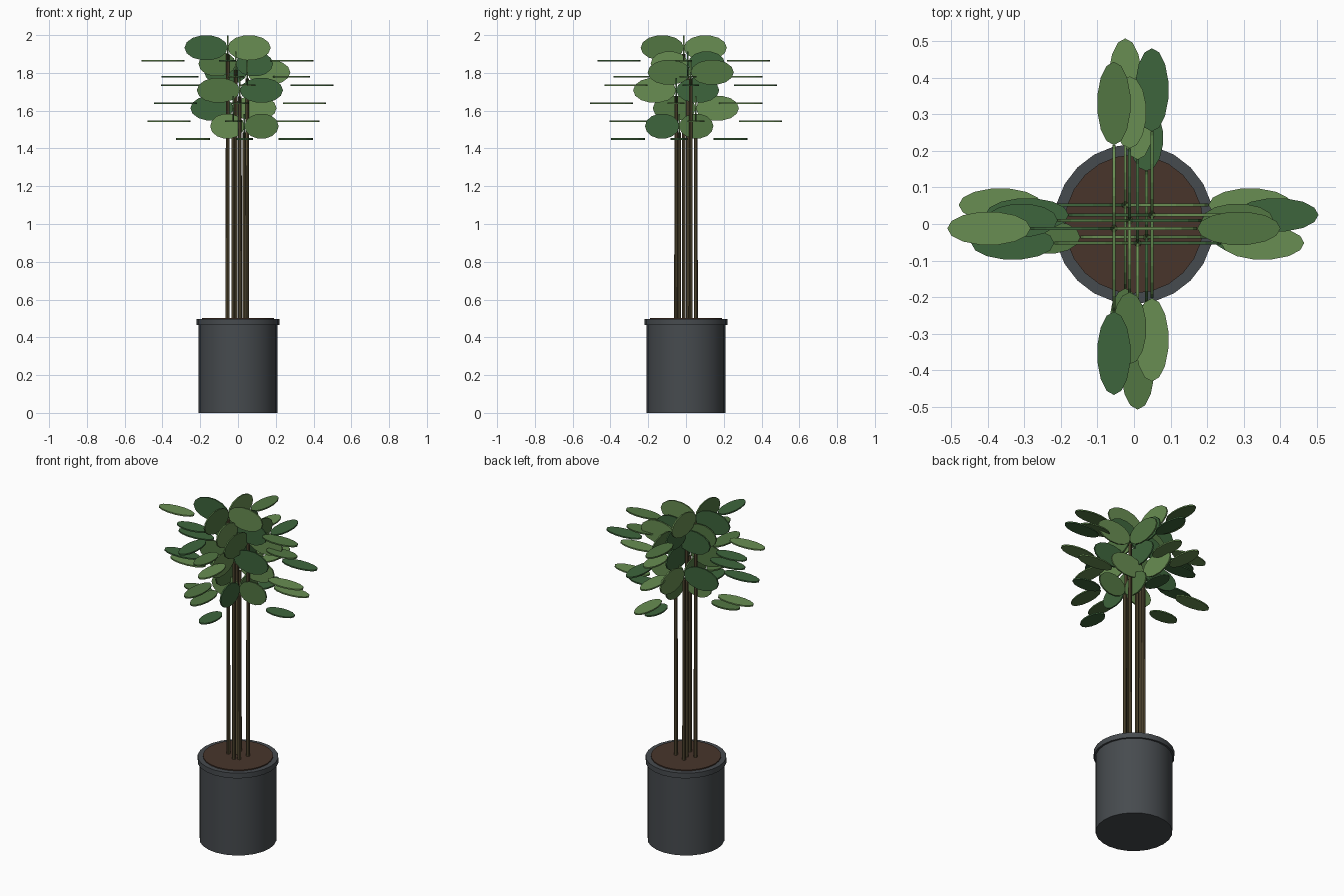
import bpy, bmesh, math
from mathutils import Vector, Matrix

if "Cube" in bpy.data.objects:
    bpy.data.objects.remove(bpy.data.objects["Cube"])


def material(name, rgb):
    m = bpy.data.materials.new(name)
    m.diffuse_color = (*rgb, 1)
    m.use_nodes = True
    m.node_tree.nodes["Principled BSDF"].inputs["Base Color"].default_value = m.diffuse_color
    return m


POT = material("dark_grey", (0.062, 0.070, 0.077))
SOIL = material("soil_brown", (0.065, 0.036, 0.024))
STEM = material("stem_brown", (0.11, 0.085, 0.04))
GREEN = {"d": material("dark_green", (0.048, 0.13, 0.045)),
         "m": material("mid_green", (0.085, 0.18, 0.055)),
         "l": material("light_green", (0.14, 0.27, 0.085))}


def finish(name, bm, mat, smooth=False):
    me = bpy.data.meshes.new(name)
    bmesh.ops.recalc_face_normals(bm, faces=bm.faces)
    bm.to_mesh(me)
    bm.free()
    ob = bpy.data.objects.new(name, me)
    bpy.context.collection.objects.link(ob)
    me.materials.append(mat)
    if smooth:
        bpy.ops.object.select_all(action="DESELECT")
        ob.select_set(True)
        bpy.context.view_layer.objects.active = ob
        bpy.ops.object.shade_smooth_by_angle(angle=math.radians(35))
    return ob


def lathe(name, profile, mat, sides, center=(0, 0)):
    """Closed solid of revolution from (radius, z) points, capped at both ends."""
    bm = bmesh.new()
    rings = [[bm.verts.new((center[0] + r * math.cos(2 * math.pi * i / sides),
                            center[1] + r * math.sin(2 * math.pi * i / sides), z))
              for i in range(sides)] for r, z in profile]
    for a, b in zip(rings, rings[1:]):
        for i in range(sides):
            j = (i + 1) % sides
            bm.faces.new((a[i], a[j], b[j], b[i]))
    bm.faces.new(rings[0])
    bm.faces.new(rings[-1])
    return finish(name, bm, mat, True)


def leaf(name, center, along, across, length, width, mat, sides=14, thick=0.008):
    """Thin elliptical plate."""
    normal = along.cross(across)
    bm = bmesh.new()
    rings = []
    for s in (-0.5, 0.5):
        rings.append([bm.verts.new(center + normal * thick * s
                      + along * (length / 2 * math.cos(2 * math.pi * i / sides))
                      + across * (width / 2 * math.sin(2 * math.pi * i / sides)))
                      for i in range(sides)])
    a, b = rings
    for i in range(sides):
        j = (i + 1) % sides
        bm.faces.new((a[i], a[j], b[j], b[i]))
    bm.faces.new(a)
    bm.faces.new(b)
    return finish(name, bm, mat)


# Pot with rim, and soil
lathe("pot", [(0.208, 0), (0.208, 0.466), (0.219, 0.466), (0.219, 0.497)], POT, 24)
lathe("soil", [(0.19, 0.45), (0.19, 0.503)], SOIL, 24)

# Stems: x, y, leaf level, leaf length, colours of upright and flat leaves (right, back, left, front)
STEMS = [(-0.055, -0.012, 1.865, 0.228, "lldm", "mmld"),
         (-0.012, 0.010, 1.78, 0.197, "ddml", "mldm"),
         (0.049, 0.025, 1.735, 0.228, "lmdm", "dddl"),
         (0.010, -0.052, 1.64, 0.228, "ddml", "lldm"),
         (-0.024, 0.052, 1.545, 0.228, "lldm", "lllm"),
         (0.034, -0.036, 1.45, 0.181, "mmld", "ddmd")]
UP = Vector((0, 0, 1))
for n, (x, y, z, size, upright, flat) in enumerate(STEMS, 1):
    lathe(f"stem_{n}", [(0.0105, 0.49), (0.0095, z + 0.035)], STEM, 8, (x, y))
    base = Vector((x, y, z))
    # Each of four arms has an upright leaf inside and a flat leaf outside
    for k, (direction) in enumerate(((1, 0, 0), (0, 1, 0), (-1, 0, 0), (0, -1, 0))):
        d = Vector(direction)
        side = UP.cross(d)
        leaf(f"upright_leaf_{n}_{k + 1}", base + d * size * 0.5 + UP * 0.068,
             d, UP, size, 0.134, GREEN[upright[k]])
        leaf(f"flat_leaf_{n}_{k + 1}", base + d * size * 1.5,
             d, side, size, 0.092, GREEN[flat[k]])
